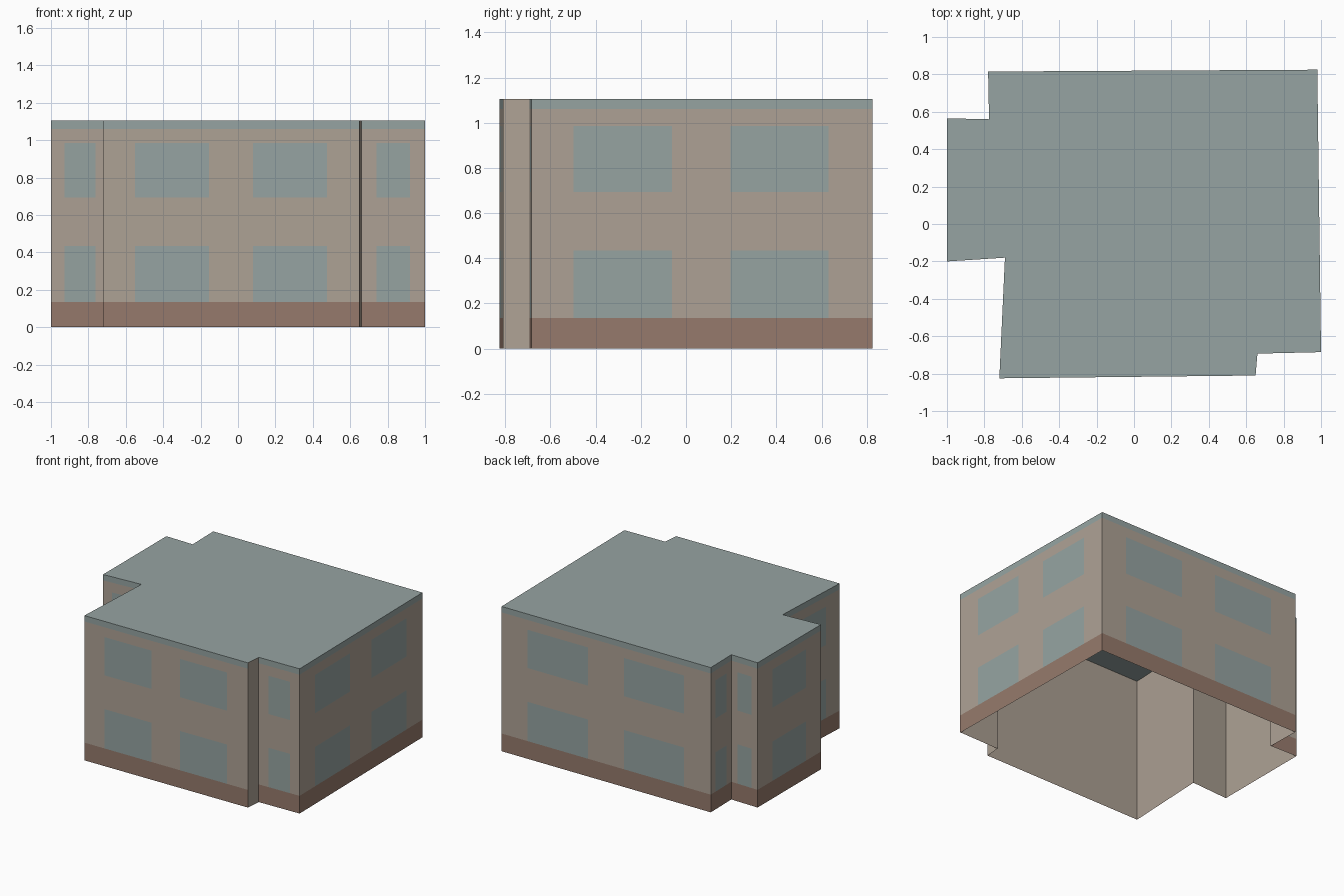
import bpy
import bmesh
from mathutils import Vector

cube = bpy.data.objects.get("Cube")
if cube:
    bpy.data.objects.remove(cube, do_unlink=True)


def make_material(name, srgb):
    color = [(c / 255 / 12.92) if c < 11 else ((c / 255 + 0.055) / 1.055) ** 2.4 for c in srgb] + [1]
    mat = bpy.data.materials.new(name)
    mat.use_nodes = True
    mat.diffuse_color = color
    bsdf = mat.node_tree.nodes["Principled BSDF"]
    bsdf.inputs["Base Color"].default_value = color
    bsdf.inputs["Roughness"].default_value = 0.9
    return mat


brick = make_material("brick_brown", (150, 122, 108))
slate = make_material("blue_grey", (150, 164, 162))
plaster = make_material("beige_plaster", (174, 162, 149))
BRICK, SLATE, PLASTER = range(3)

# Footprint corners, counter-clockwise, with the number of window columns
# on the wall that starts at each corner (None = plain wall)
footprint = [
    (-0.72, -0.825, 2), (0.65, -0.81, None), (0.66, -0.693, 1),
    (1.0, -0.685, 2), (0.98, 0.825, 2), (-0.78, 0.815, 1),
    (-0.775, 0.56, 1), (-1.0, 0.565, 1), (-1.0, -0.2, 1), (-0.69, -0.18, 1),
]
# Column splits along a wall; every second strip holds windows
columns = {None: [0, 1],
           1: [0, 0.235, 0.765, 1],
           2: [0, 0.124, 0.412, 0.584, 0.872, 1]}
# Floor levels: base, lower windows, wall, upper windows, wall, roof band
levels = [0, 0.135, 0.435, 0.693, 0.985, 1.06, 1.105]
WINDOW_ROWS = (1, 3)


def strip_material(row, col, windows):
    if windows is None:
        return PLASTER
    if row == 0:
        return BRICK
    if row == len(levels) - 2:
        return SLATE
    return SLATE if row in WINDOW_ROWS and col % 2 else PLASTER


def add_object(name, bm, materials):
    mesh = bpy.data.meshes.new(name)
    bm.to_mesh(mesh)
    bm.free()
    for mat in materials:
        mesh.materials.append(mat)
    obj = bpy.data.objects.new(name, mesh)
    bpy.context.collection.objects.link(obj)
    return obj


# Walls: each one a grid of flush panels
bm = bmesh.new()
for i, (x, y, windows) in enumerate(footprint):
    start = Vector((x, y, 0))
    end = Vector((*footprint[(i + 1) % len(footprint)][:2], 0))
    splits = columns[windows]
    grid = [[bm.verts.new(start.lerp(end, u) + Vector((0, 0, z))) for u in splits] for z in levels]
    for row in range(len(levels) - 1):
        for col in range(len(splits) - 1):
            face = bm.faces.new((grid[row][col], grid[row][col + 1],
                                 grid[row + 1][col + 1], grid[row + 1][col]))
            face.material_index = strip_material(row, col, windows)
bmesh.ops.remove_doubles(bm, verts=bm.verts, dist=0.0001)
walls = add_object("walls", bm, [brick, slate, plaster])

# Plain plaster lining on the inside of the open shell
lining = walls.modifiers.new("lining", 'SOLIDIFY')
lining.thickness = 0.004
lining.offset = -1
lining.use_even_offset = True
lining.use_rim = False
lining.material_offset = 2

# Flat roof
bm = bmesh.new()
bm.faces.new([bm.verts.new((x, y, levels[-1])) for x, y, _ in footprint])
add_object("roof", bm, [slate])
